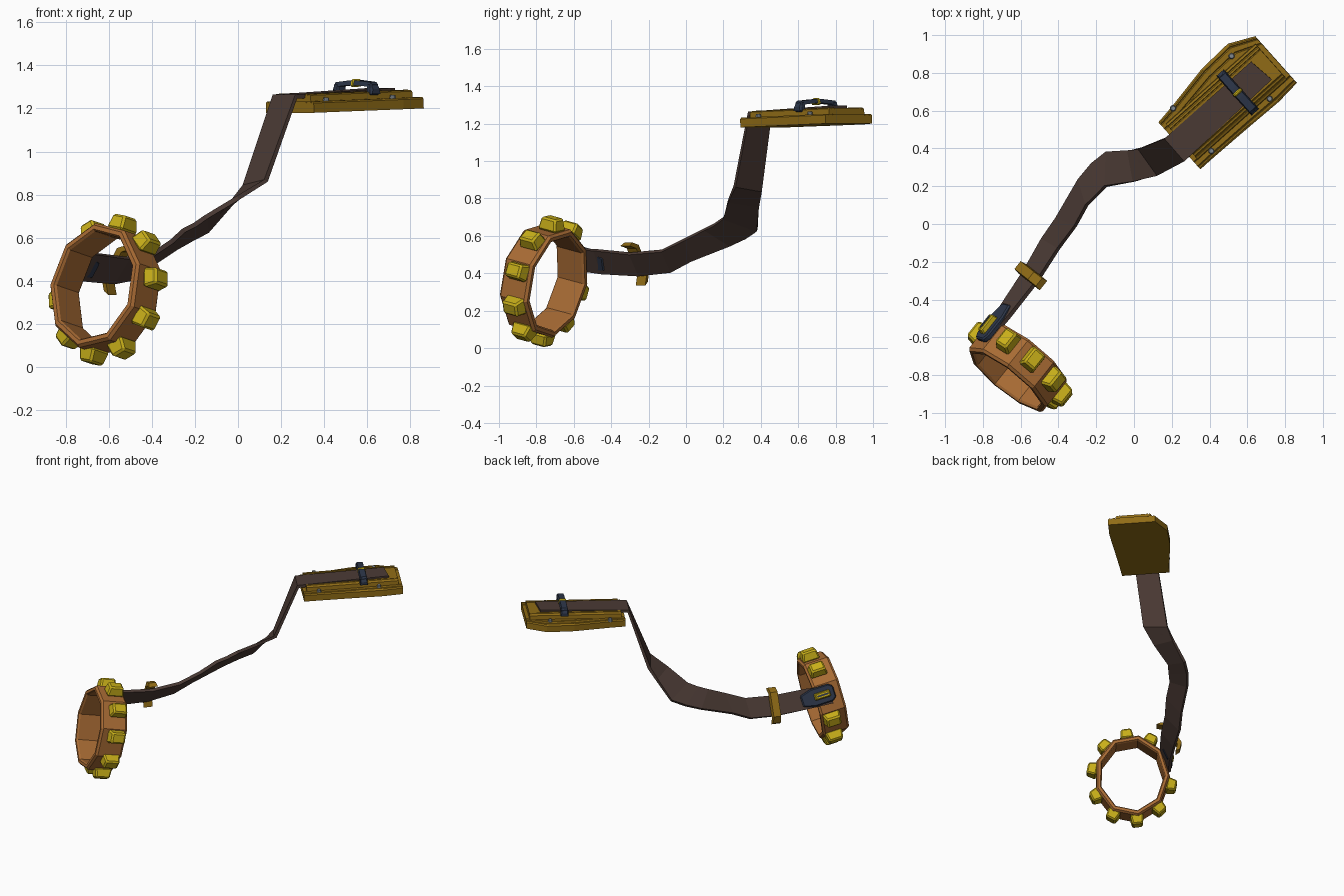
import bpy, bmesh, math
from mathutils import Vector, Matrix

cube = bpy.data.objects.get("Cube")
if cube:
    bpy.data.objects.remove(cube, do_unlink=True)


def material(name, rgb):
    m = bpy.data.materials.new(name)
    m.use_nodes = True
    m.diffuse_color = (*rgb, 1)
    m.node_tree.nodes["Principled BSDF"].inputs["Base Color"].default_value = (*rgb, 1)
    return m


LEATHER = material("dark leather", (0.07, 0.043, 0.035))
COPPER = material("copper", (0.40, 0.15, 0.035))
YELLOW = material("yellow brass", (0.58, 0.43, 0.01))
GOLD = material("old gold", (0.28, 0.15, 0.008))
NAVY = material("navy iron", (0.025, 0.036, 0.065))
STEEL = material("grey steel", (0.22, 0.25, 0.28))


def finish(name, bm, mat, matrix=None, bevel=0):
    bmesh.ops.recalc_face_normals(bm, faces=bm.faces)
    mesh = bpy.data.meshes.new(name)
    bm.to_mesh(mesh)
    bm.free()
    mesh.materials.append(mat)
    ob = bpy.data.objects.new(name, mesh)
    bpy.context.collection.objects.link(ob)
    if matrix:
        ob.matrix_world = matrix
    if bevel:
        mod = ob.modifiers.new("bevel", "BEVEL")
        mod.width = bevel
        mod.segments = 1
    return ob


def loft(name, sections, mat, closed=False, matrix=None, bevel=0):
    """Skin a row of equal cross-sections, capped unless closed into a loop."""
    bm = bmesh.new()
    rows = [[bm.verts.new(p) for p in s] for s in sections]
    pairs = list(zip(rows, rows[1:]))
    if closed:
        pairs.append((rows[-1], rows[0]))
    else:
        bm.faces.new(rows[0])
        bm.faces.new(rows[-1])
    n = len(rows[0])
    for r, q in pairs:
        for i in range(n):
            j = (i + 1) % n
            bm.faces.new((r[i], r[j], q[j], q[i]))
    return finish(name, bm, mat, matrix, bevel)


def block(name, size, mat, matrix, taper=1, bevel=0.006):
    """Box standing on its local z = 0, narrowed at the top."""
    def rect(k, z):
        x, y = size[0] / 2 * k, size[1] / 2 * k
        return [(-x, -y, z), (x, -y, z), (x, y, z), (-x, y, z)]
    return loft(name, [rect(1, 0), rect(taper, size[2])], mat, matrix=matrix, bevel=bevel)


def frame(x, y, z, origin):
    m = Matrix((x, y, z)).transposed().to_4x4()
    m.translation = origin
    return m


# Collar frame: local z runs through the opening, tipped down at the back
TILT = math.radians(12)
along = Vector((0.62, 0.78, 0)).normalized()
side = along.cross(Vector((0, 0, 1)))
up = along * math.sin(TILT) + Vector((0, 0, math.cos(TILT)))
axis = along * math.cos(TILT) - Vector((0, 0, math.sin(TILT)))
COLLAR = frame(-side, up, axis, (-0.615, -0.758, 0.362))
RX, RY, HALF = 0.265, 0.30, 0.095

# Nine-sided collar band with chamfered rims
profile = [(0, HALF - 0.015), (-0.012, HALF), (-0.032, HALF), (-0.04, HALF - 0.012)]
profile += [(r, -z) for r, z in reversed(profile)]
sections = []
for i in range(9):
    t = math.tau * i / 9
    sections.append([((RX + r) * math.cos(t), (RY + r) * math.sin(t), z) for r, z in profile])
loft("collar_band", sections, COPPER, closed=True, matrix=COLLAR)


def on_collar(angle, lift, shift):
    """Frame on the band: local x along the opening, y around, z outward."""
    t = math.radians(angle)
    out = Vector((math.cos(t), math.sin(t), 0))
    pos = Vector(((RX + lift) * out.x, (RY + lift) * out.y, shift))
    z = Vector((0, 0, 1))
    return COLLAR @ frame(z, out.cross(z), out, pos)


# Studs around the band, leaving one place for the buckle
for k in range(1, 10):
    block(f"stud_{k}", (0.125, 0.095, 0.07), YELLOW, on_collar(26 + 36 * k, -0.018, 0.02), 0.78, 0.01)

# Collar buckle: tapered plate with a raised bar
outline = [(-0.12, 0.04), (-0.09, 0.062), (0.04, 0.062), (0.12, 0.04)]
outline += [(x, -y) for x, y in reversed(outline)]
PLATE = on_collar(26, -0.012, 0.08)
loft("collar_buckle", [[(x, y, z) for x, y in outline] for z in (0, 0.035)],
     NAVY, matrix=PLATE, bevel=0.008)
block("collar_buckle_bar", (0.12, 0.05, 0.04), YELLOW,
      PLATE @ Matrix.Translation((-0.03, 0, 0.025)), 0.85)
block("collar_buckle_slot", (0.08, 0.012, 0.004), NAVY,
      PLATE @ Matrix.Translation((-0.03, 0, 0.064)), 1, 0)

# Twisting leather strap, given as left and right edge points
edges = [
    ((-0.82, -0.59, 0.42), (-0.77, -0.62, 0.53)),
    ((-0.71, -0.45, 0.40), (-0.66, -0.49, 0.525)),
    ((-0.58, -0.25, 0.39), (-0.51, -0.30, 0.505)),
    ((-0.485, -0.08, 0.41), (-0.40, -0.13, 0.52)),
    ((-0.41, 0.03, 0.47), (-0.31, -0.01, 0.58)),
    ((-0.29, 0.235, 0.55), (-0.25, 0.10, 0.635)),
    ((-0.22, 0.32, 0.59), (-0.20, 0.15, 0.66)),
    ((-0.143, 0.38, 0.63), (-0.15, 0.20, 0.695)),
    ((-0.03, 0.39, 0.76), (0.00, 0.225, 0.785)),
    ((0.03, 0.40, 0.84), (0.13, 0.26, 0.865)),
    ((0.165, 0.455, 1.255), (0.27, 0.335, 1.255)),
    ((0.62, 0.86, 1.285), (0.73, 0.765, 1.285)),
]
pairs = [(Vector(l), Vector(r)) for l, r in edges]
mids = [(l + r) / 2 for l, r in pairs]
sections = []
for i, (l, r) in enumerate(pairs):
    run = mids[min(i + 1, len(mids) - 1)] - mids[max(i - 1, 0)]
    n = (r - l).cross(run).normalized() * 0.011
    sections.append([l + n, r + n, r - n, l - n])
loft("strap", sections, LEATHER)

# Keeper bar hugging the outside of the strap
across = (side * 0.5 + Vector((0, 0, 0.8))).normalized()
out = along.cross(across).normalized()
if out.dot(side) > 0:
    out = -out
center = Vector((-0.55, -0.27, 0.455)) + out * 0.012
sections = []
for s, drop in ((-0.125, -0.04), (-0.085, 0), (0.085, 0), (0.125, -0.04)):
    c = center + across * s + out * drop
    sections.append([c + along * x + out * z
                     for x, z in ((-0.032, 0), (0.032, 0), (0.026, 0.035), (-0.026, 0.035))])
loft("strap_keeper", sections, GOLD)

# Mounting board frame: local x along its length, y across, z up
length = Vector((0.746, 0.666, 0.03)).normalized()
across = length.cross(Vector((0, 0, 1))).normalized()
BOARD = frame(length, across, length.cross(across) * -1, (0.228, 0.43, 1.18))


def board_point(u, s, z):
    return BOARD @ Vector((u, s, z))


# Bowed base plank with grooved edges
half = [(1, 0), (1, 0.045), (0.95, 0.052), (0.91, 0.052), (0.89, 0.043),
        (0.86, 0.052), (0.72, 0.052), (0.70, 0.043), (0.67, 0.052)]
plank = half + [(-s, z) for s, z in reversed(half)]
sections = []
for u, left, right in ((0, -0.147, 0.187), (0.1, -0.16, 0.187), (0.36, -0.205, 0.192),
                       (0.55, -0.212, 0.197), (0.685, -0.145, 0.186)):
    mid, wide = (left + right) / 2, (right - left) / 2
    sections.append([board_point(u, mid + s * wide, z) for s, z in plank])
loft("board_base", sections, GOLD)

# Raised plank with ribbed shoulders
half = [(0.128, 0.045), (0.124, 0.08), (0.112, 0.086), (0.108, 0.076),
        (0.102, 0.086), (0.092, 0.088), (0.089, 0.077), (0.084, 0.084)]
plank = half + [(-s, z) for s, z in reversed(half)]
loft("board_top", [[board_point(u, 0.012 + s, z) for s, z in plank] for u in (0.025, 0.66)], GOLD)

# Screws in the board corners
for u in (0.108, 0.523):
    for s in (-0.15, 0.153):
        bm = bmesh.new()
        bmesh.ops.create_cone(bm, cap_ends=True, segments=10, radius1=0.018,
                              radius2=0.012, depth=0.024)
        finish("screw", bm, STEEL, Matrix.Translation(board_point(u, s, 0.056)))

# Board buckle clamping the strap, with its prong
sections = []
for s, z in ((-0.14, 0.075), (-0.12, 0.108), (-0.03, 0.116),
             (0.03, 0.116), (0.12, 0.108), (0.14, 0.075)):
    sections.append([board_point(0.42 + x, 0.015 + s, z + h)
                     for x, h in ((-0.026, 0), (0.026, 0), (0.02, 0.022), (-0.02, 0.022))])
loft("board_buckle", sections, NAVY)
for s in (-0.115, 0.115):
    m = BOARD @ Matrix.Translation((0.42, 0.015 + s, 0.07))
    block("board_buckle_foot", (0.055, 0.035, 0.055), NAVY, m, 0.9)
block("board_buckle_prong", (0.06, 0.025, 0.036), YELLOW,
      BOARD @ Matrix.Translation((0.42, 0.015, 0.108)), 0.8)
